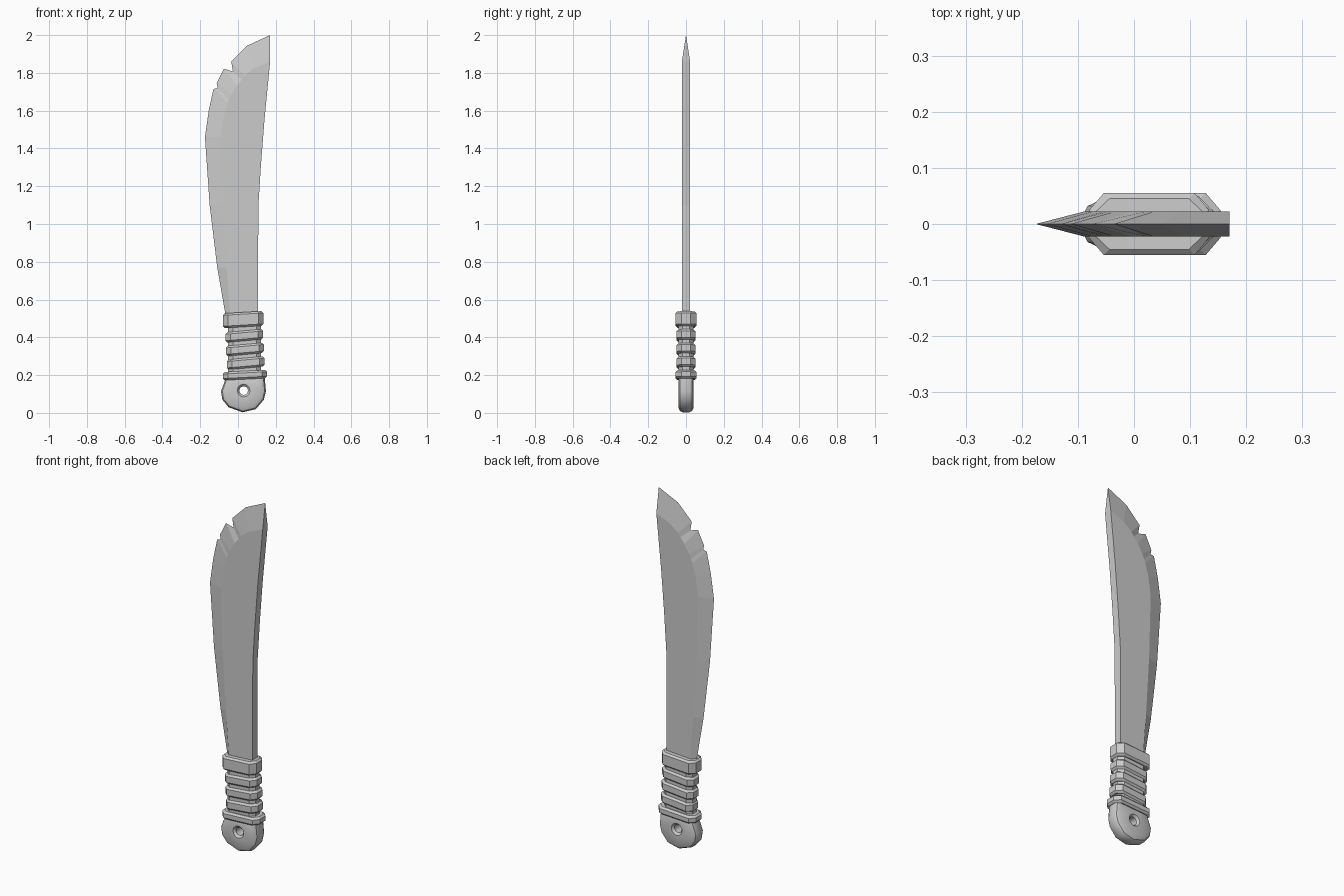
import bpy, bmesh, math
from mathutils import Vector

cube = bpy.data.objects.get("Cube")
if cube:
    bpy.data.objects.remove(cube, do_unlink=True)

grey = bpy.data.materials.new("plain grey")
grey.use_nodes = True
grey.diffuse_color = (0.6, 0.6, 0.6, 1)
bsdf = next(n for n in grey.node_tree.nodes if n.type == 'BSDF_PRINCIPLED')
bsdf.inputs["Base Color"].default_value = grey.diffuse_color
bsdf.inputs["Roughness"].default_value = 0.6


def finish(name, bm, smooth=None):
    bmesh.ops.recalc_face_normals(bm, faces=bm.faces)
    mesh = bpy.data.meshes.new(name)
    bm.to_mesh(mesh)
    bm.free()
    mesh.materials.append(grey)
    obj = bpy.data.objects.new(name, mesh)
    bpy.context.collection.objects.link(obj)
    if smooth:
        bpy.ops.object.select_all(action='DESELECT')
        bpy.context.view_layer.objects.active = obj
        obj.select_set(True)
        bpy.ops.object.shade_smooth_by_angle(angle=math.radians(smooth))
    return obj


def loft(bm, rings, closed=False):
    """Skin rings of equal length; close into a loop or cap both ends."""
    loops = [[bm.verts.new(p) for p in ring] for ring in rings]
    pairs = list(zip(loops, loops[1:]))
    if closed:
        pairs.append((loops[-1], loops[0]))
    else:
        bm.faces.new(loops[0])
        bm.faces.new(loops[-1])
    n = len(loops[0])
    for a, b in pairs:
        for i in range(n):
            j = (i + 1) % n
            bm.faces.new((a[i], a[j], b[j], b[i]))


# Blade: sharp notched edge, flat cheeks and a square spine
T = 0.022
edge = [(-0.063, 0.5), (-0.11, 0.77), (-0.15, 1.1), (-0.175, 1.46), (-0.155, 1.6),
        (-0.13, 1.715), (-0.108, 1.72), (-0.113, 1.745), (-0.075, 1.822),
        (-0.027, 1.808), (-0.036, 1.86), (0.05, 1.945), (0.17, 2.0)]
cheek = [(-0.04, 0.5), (-0.06, 0.77), (-0.08, 1.1), (-0.09, 1.46), (-0.075, 1.57),
         (-0.055, 1.64), (-0.047, 1.66), (-0.035, 1.685), (-0.005, 1.735),
         (0.02, 1.765), (0.035, 1.785), (0.085, 1.825), (0.17, 1.86)]
spine = [(0.14, 1.55), (0.122, 1.32), (0.108, 1.1), (0.105, 0.5)]

bm = bmesh.new()
rim = [bm.verts.new((x, 0, z)) for x, z in edge]
sides = []
for y in (-T, T):
    side = [bm.verts.new((x, y, z)) for x, z in cheek + spine]
    bm.faces.new(side)
    for i in range(len(rim) - 1):
        bm.faces.new((rim[i], rim[i + 1], side[i + 1], side[i]))
    sides.append(side)
front, back = sides
last = len(cheek) - 1
for i in range(last, len(front) - 1):
    bm.faces.new((front[i], front[i + 1], back[i + 1], back[i]))
bm.faces.new((rim[-1], front[last], back[last]))
bm.faces.new((rim[0], front[0], front[-1], back[-1], back[0]))
finish("blade", bm)


# Grip parts: chamfered octagonal bands, each slightly tilted
def octagon(cx, hx, hy, z, slope):
    ex, ey = hx - 0.026, hy * 0.45
    pts = [(hx, -ey), (hx, ey), (ex, hy), (-ex, hy),
           (-hx, ey), (-hx, -ey), (-ex, -hy), (ex, -hy)]
    return [(cx + x, y, z + slope * x) for x, y in pts]


def band(name, cx, hx, hy, low, high, slope=0.0, cut=0.01):
    bm = bmesh.new()
    loft(bm, [octagon(cx, hx - cut, hy - cut, low, slope),
              octagon(cx, hx, hy, low + cut, slope),
              octagon(cx, hx, hy, high - cut, slope),
              octagon(cx, hx - cut, hy - cut, high, slope)])
    return finish(name, bm, 25)


band("grip_core", 0.035, 0.088, 0.04, 0.17, 0.5)
band("collar", 0.027, 0.107, 0.055, 0.455, 0.533, 0.06)
for i in range(3):
    mid = 0.408 - 0.072 * i
    band(f"grip_wrap_{i + 1}", 0.033 + 0.004 * i, 0.1, 0.05,
         mid - 0.027, mid + 0.027, 0.09)
band("lower_guard", 0.037, 0.117, 0.055, 0.178, 0.222, 0.05)

# Pommel: rounded, chamfered plate with a countersunk lanyard hole
outline = [(0.148, 0.115), (0.14, 0.2), (0.1, 0.2), (0.03, 0.2), (-0.03, 0.2),
           (-0.062, 0.19), (-0.09, 0.115), (-0.083, 0.07), (-0.05, 0.03),
           (0.025, 0.003), (0.095, 0.02), (0.137, 0.07)]
centre = Vector((0.03, 0.118))
n = len(outline)


def scaled(factor, y):
    pts = [centre + (Vector(p) - centre) * factor for p in outline]
    return [(p.x, y, p.y) for p in pts]


def hole(r, y):
    return [(centre.x + r * math.cos(math.tau * i / n), y,
             centre.y + r * math.sin(math.tau * i / n)) for i in range(n)]


bm = bmesh.new()
loft(bm, [hole(0.023, -0.028), hole(0.034, -0.04), scaled(0.8, -0.04),
          scaled(0.94, -0.032), scaled(1, -0.018), scaled(1, 0.018),
          scaled(0.94, 0.032), scaled(0.8, 0.04), hole(0.034, 0.04),
          hole(0.023, 0.028)], closed=True)
finish("pommel", bm, 35)
